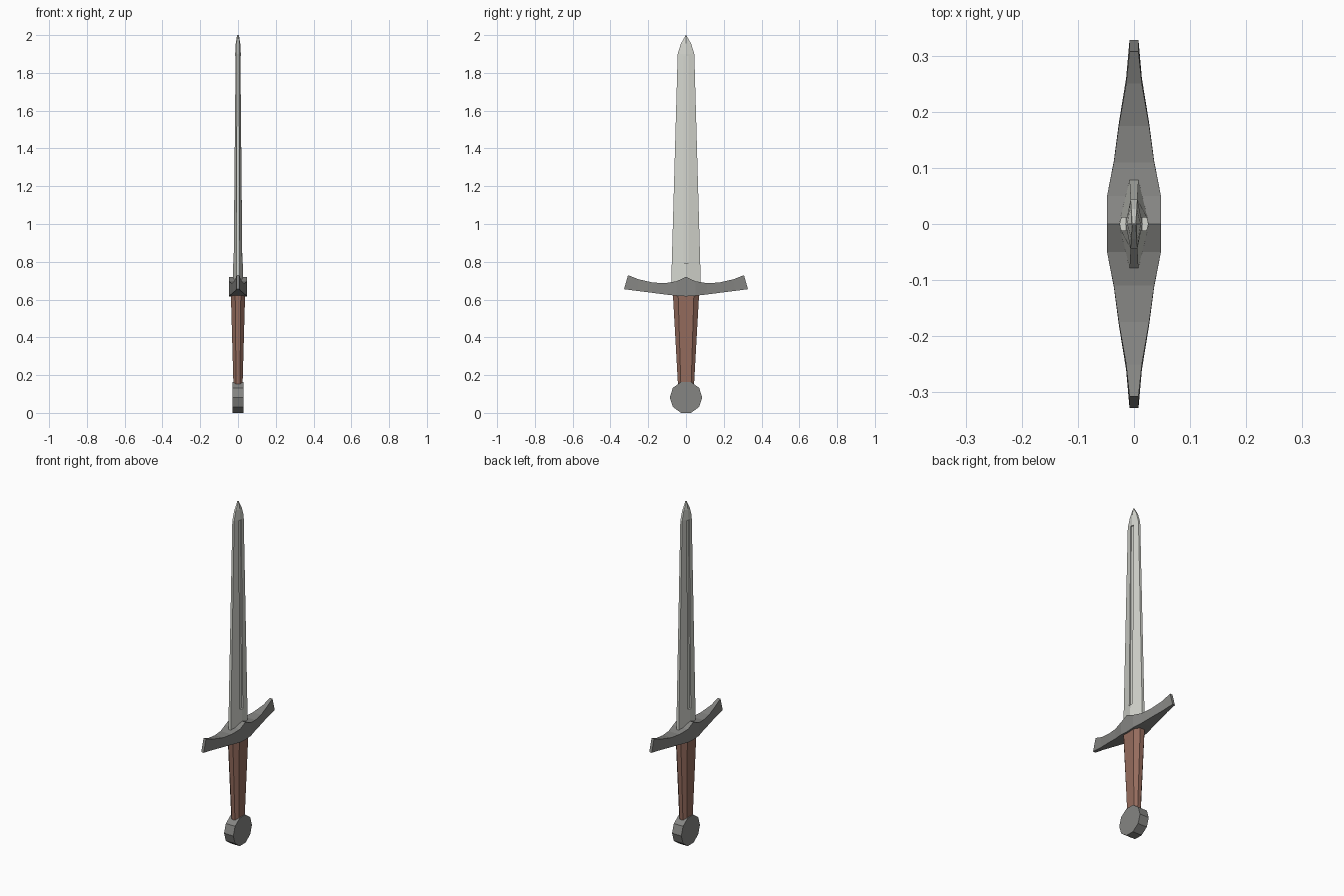
import bpy, bmesh, math

cube = bpy.data.objects.get("Cube")
if cube:
    bpy.data.objects.remove(cube, do_unlink=True)


def material(name, color):
    m = bpy.data.materials.new(name)
    m.use_nodes = True
    m.diffuse_color = (*color, 1)
    m.node_tree.nodes["Principled BSDF"].inputs["Base Color"].default_value = (*color, 1)
    return m


steel = material("pale steel", (0.66, 0.67, 0.62))
iron = material("dark iron", (0.235, 0.235, 0.225))
leather = material("brown leather", (0.30, 0.15, 0.11))


def loft(name, sections, mat):
    """Skin a list of equal-length closed loops and cap both ends."""
    bm = bmesh.new()
    rings = [[bm.verts.new(p) for p in s] for s in sections]
    n = len(rings[0])
    for a, b in zip(rings, rings[1:]):
        for i in range(n):
            j = (i + 1) % n
            bm.faces.new((a[i], a[j], b[j], b[i]))
    bm.faces.new(rings[0][::-1])
    bm.faces.new(rings[-1])
    bmesh.ops.remove_doubles(bm, verts=bm.verts, dist=0.0001)
    bmesh.ops.recalc_face_normals(bm, faces=bm.faces)
    mesh = bpy.data.meshes.new(name)
    bm.to_mesh(mesh)
    bm.free()
    mesh.materials.append(mat)
    ob = bpy.data.objects.new(name, mesh)
    bpy.context.collection.objects.link(ob)
    return ob


# Blade: ridged section with thin flat edges (z, half width, edge x, ridge x)
def blade_section(z, w, e, r):
    return [(e, -w, z), (r, 0, z), (e, w, z), (-e, w, z), (-r, 0, z), (-e, -w, z)]


blade = loft("blade", [blade_section(*s) for s in (
    (0.66, 0.079, 0.008, 0.027),
    (1.90, 0.044, 0.006, 0.015),
    (1.955, 0.027, 0.005, 0.012),
    (2.0, 0.001, 0.003, 0.005))], steel)

# Fuller grooves cut into both broad faces
for side in (-1, 1):
    def groove(z, floor):
        return [(side * x, y, z) for x, y in
                ((floor, -0.012), (0.06, -0.012), (0.06, 0.012), (floor, 0.012))]
    cutter = loft("groove_cutter", [groove(0.79, 0.015), groove(1.89, 0.008)], steel)
    cutter.hide_render = True
    cut = blade.modifiers.new("groove", "BOOLEAN")
    cut.operation = "DIFFERENCE"
    cut.solver = "EXACT"
    cut.object = cutter
    bpy.context.view_layer.objects.active = blade
    bpy.ops.object.modifier_apply(modifier=cut.name)
    bpy.data.objects.remove(cutter, do_unlink=True)

# Crossguard: half stations (top y, top z, bottom y, bottom z, half thickness)
half = [
    (0.05, 0.697, 0.05, 0.620, 0.048),
    (0.11, 0.687, 0.112, 0.627, 0.036),
    (0.175, 0.690, 0.18, 0.636, 0.027),
    (0.25, 0.707, 0.26, 0.646, 0.014),
    (0.307, 0.729, 0.328, 0.655, 0.008)]
middle = (0, 0.720, 0, 0.617, 0.048)
stations = [(-a, b, -c, d, t) for a, b, c, d, t in reversed(half)] + [middle] + half
loft("crossguard", [[(-t, ty, tz), (t, ty, tz), (t, by, bz), (-t, by, bz)]
                    for ty, tz, by, bz, t in stations], iron)


# Grip: tapered eight-sided handle
def grip_section(z, x, y, cx, cy):
    quarter = [(x, cy), (cx, y)]
    right = quarter + [(-a, b) for a, b in reversed(quarter)]
    return [(a, b, z) for a, b in right + [(-a, -b) for a, b in right]]


loft("grip", [grip_section(0.14, 0.024, 0.042, 0.010, 0.027),
              grip_section(0.64, 0.038, 0.070, 0.015, 0.042)], leather)

# Pommel: ten-sided disc facing sideways
radius, centre = 0.086, 0.082
loft("pommel", [[(x, radius * math.cos(i * math.tau / 10),
                  centre + radius * math.sin(i * math.tau / 10)) for i in range(10)]
                for x in (-0.03, 0.03)], iron)
